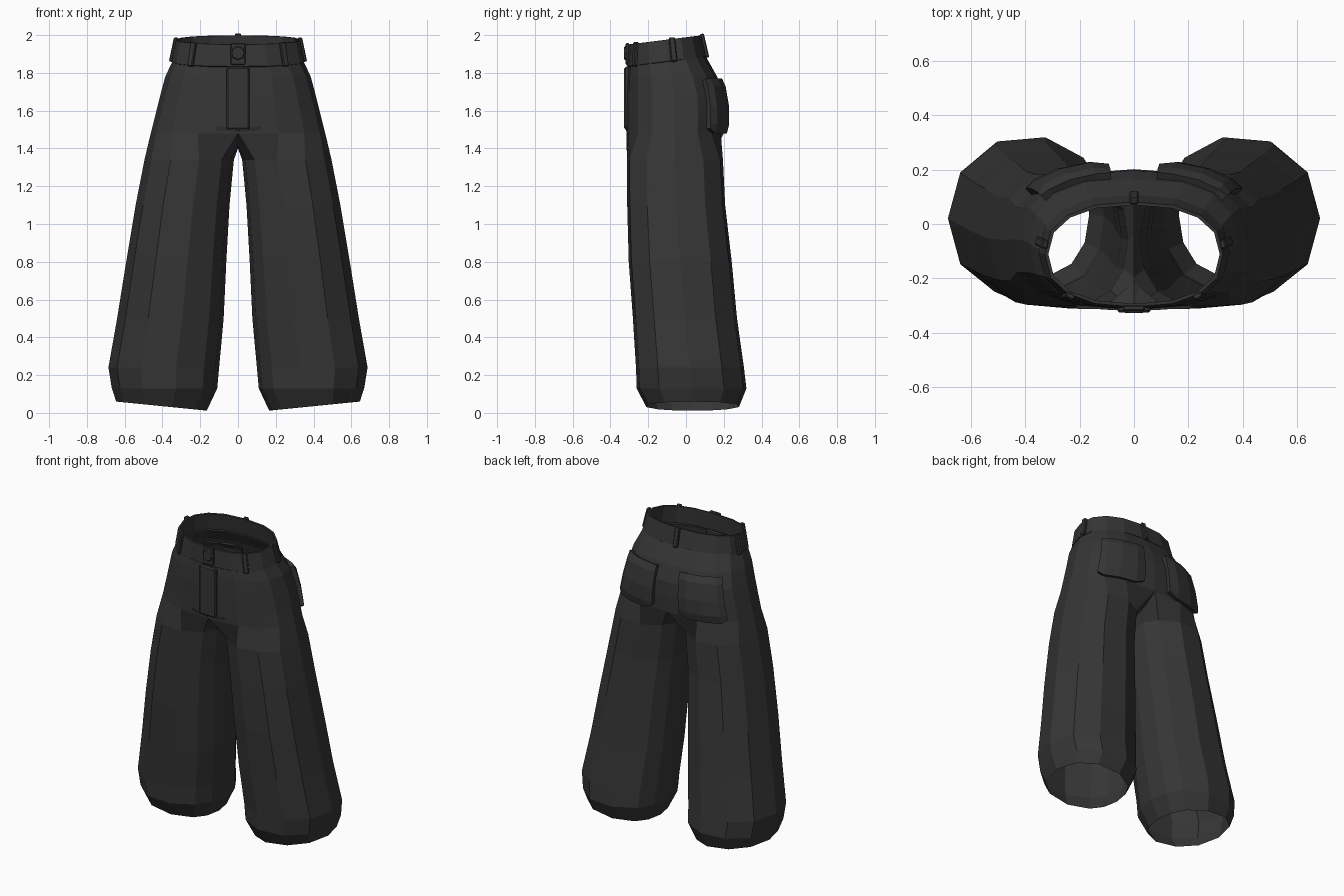
import bpy, bmesh, math
from mathutils import Matrix, Vector

cube = bpy.data.objects.get("Cube")
if cube:
    bpy.data.objects.remove(cube, do_unlink=True)

cloth = bpy.data.materials.new("charcoal cloth")
cloth.use_nodes = True
cloth.diffuse_color = (0.036, 0.036, 0.036, 1)
cloth.node_tree.nodes["Principled BSDF"].inputs["Base Color"].default_value = cloth.diffuse_color


def finish(name, bm):
    bmesh.ops.recalc_face_normals(bm, faces=bm.faces)
    mesh = bpy.data.meshes.new(name)
    bm.to_mesh(mesh)
    bm.free()
    mesh.materials.append(cloth)
    obj = bpy.data.objects.new(name, mesh)
    bpy.context.collection.objects.link(obj)
    return obj


def mirror(obj):
    mod = obj.modifiers.new("mirror", "MIRROR")
    mod.use_clip = True
    mod.merge_threshold = 0.002


def oval(deg, cx, rx, yf, yb, e):
    """Point on a slightly squared oval; -90 degrees is the front."""
    c, s = math.cos(math.radians(deg)), math.sin(math.radians(deg))
    c = 0 if abs(c) < 1e-6 else math.copysign(abs(c) ** e, c)
    s = math.copysign(abs(s) ** e, s)
    return cx + rx * c, (yf + yb) / 2 + (yb - yf) / 2 * s


def bridge(bm, a, b, closed):
    n = len(a)
    for i in range(n if closed else n - 1):
        j = (i + 1) % n
        bm.faces.new((a[i], a[j], b[j], b[i]))


# Hip rows: height, half width, front, back
HIPS = [(1.88, .338, -.302, .095), (1.78, .385, -.312, .165), (1.68, .412, -.316, .198),
        (1.58, .437, -.316, .202), (1.48, .462, -.316, .2)]
# Leg rows: height, inner side, outer side, front, back
LEGS = [(1.34, .022, .495, -.317, .2), (1.1, .045, .542, -.316, .212), (.8, .062, .592, -.308, .247),
        (.5, .076, .64, -.286, .275), (.24, .1, .686, -.27, .312), (.13, .11, .668, -.266, .325),
        (.036, .165, .645, -.215, .285)]
HALF = [-90 + 22.5 * i for i in range(9)]
LEG_ANGLES = [-135 + 33.75 * i for i in range(9)] + [157.5, 180, 202.5]


def hip_point(deg, z, out=0):
    """Point on the hip surface, pushed outward."""
    for a, b in zip(HIPS, HIPS[1:]):
        if z >= b[0]:
            break
    t = (a[0] - z) / (a[0] - b[0])
    rx, yf, yb = [a[k] + (b[k] - a[k]) * t for k in (1, 2, 3)]
    x, y = oval(deg, 0, rx + out, yf - out, yb + out, .8)
    return Vector((x, y, z))


# Trousers: half hips lofted into one open leg, then mirrored
bm = bmesh.new()
previous = None
for row, (z, rx, yf, yb) in enumerate(HIPS):
    ring = []
    for d in HALF:
        x, y = oval(d, 0, rx, yf, yb, .8)
        tilt = .12 * (y + .11) if row == 0 else 0
        ring.append(bm.verts.new((x, y, z + tilt)))
    if previous:
        bridge(bm, previous, ring, False)
    previous = ring
# crotch seam completes the ring at the top of the leg
previous += [bm.verts.new((0, y, z)) for y, z in ((.11, 1.42), (-.04, 1.4), (-.2, 1.41))]
for row, (z, xi, xo, yf, yb) in enumerate(LEGS):
    ring = []
    for d in LEG_ANGLES:
        x, y = oval(d, (xi + xo) / 2, (xo - xi) / 2, yf, yb, .92)
        hem = .1 * (x - .405) if row == len(LEGS) - 1 else 0
        ring.append(bm.verts.new((x, y, z + hem)))
    bridge(bm, previous, ring, True)
    previous = ring
mirror(finish("trousers", bm))

# Waistband: outer wall, top edge and inner wall, tilted up to the back
BAND = [(1.85, .336, -.3, .09), (1.86, .352, -.314, .108), (1.975, .328, -.306, .082),
        (1.975, .316, -.294, .07), (1.86, .335, -.298, .088)]


def band_point(deg, row):
    z, rx, yf, yb = BAND[row]
    x, y = oval(deg, 0, rx, yf, yb, .85)
    return Vector((x, y, z + .125 * (y + .11)))


bm = bmesh.new()
previous = None
for row in range(len(BAND)):
    ring = [bm.verts.new(band_point(22.5 * i, row)) for i in range(16)]
    if previous:
        bridge(bm, previous, ring, True)
    previous = ring
finish("waistband", bm)


def box(name, size, matrix, bevel):
    bm = bmesh.new()
    bmesh.ops.create_cube(bm, size=1)
    bmesh.ops.scale(bm, vec=size, verts=bm.verts)
    bmesh.ops.bevel(bm, geom=bm.edges[:], offset=bevel, segments=1, affect="EDGES")
    bm.transform(matrix)
    return finish(name, bm)


# Belt loops standing on the waistband
for deg in (-48, 8, 90, 172, 228):
    low, high = band_point(deg, 1), band_point(deg, 2)
    up = (high - low).normalized()
    side = (band_point(deg + 2, 1) - band_point(deg - 2, 1)).normalized()
    out = side.cross(up).normalized()
    side = up.cross(out)
    frame = Matrix((side, out, up)).transposed().to_4x4()
    frame.translation = (low + high) / 2 + out * .003
    box("belt_loop", (.032, .022, .13), frame, .005)

# Fly placket, waist tab and button
box("fly_placket", (.122, .03, .33), Matrix.Translation((0, -.312, 1.665)), .008)
box("waist_tab", (.08, .02, .115), Matrix.Translation((0, -.31, 1.9)), .005)
bm = bmesh.new()
bmesh.ops.create_cone(bm, cap_ends=True, segments=8, radius1=.042, radius2=.032, depth=.016)
bm.transform(Matrix.Translation((0, -.321, 1.905)) @ Matrix.Rotation(math.pi / 2, 4, "X"))
finish("button", bm)

# Crotch folds fanning out under the fly
bm = bmesh.new()
fold = [bm.verts.new(p) for p in ((0, -.32, 1.5), (.125, -.315, 1.52), (.085, -.285, 1.42), (.02, -.23, 1.41),
                                  (0, -.22, 1.42))]
bm.faces.new((fold[0], fold[1], fold[2]))
bm.faces.new((fold[0], fold[2], fold[3]))
bm.faces.new((fold[0], fold[3], fold[4]))
mirror(finish("crotch_fold", bm))

# Back pockets: padded patches wrapped around the hips
bm = bmesh.new()
previous = None
for r, z in enumerate((1.77, 1.73, 1.62, 1.53, 1.48)):
    ring = []
    for c, deg in enumerate((82, 75, 60, 45, 37)):
        edge = c in (0, 4)
        raised = .025 if edge and r == 4 else 0
        out = .024 if edge or r in (0, 4) else .036
        ring.append(bm.verts.new(hip_point(deg, z + raised, out)))
    if previous:
        bridge(bm, previous, ring, False)
    previous = ring
pocket = finish("back_pocket", bm)
solid = pocket.modifiers.new("padding", "SOLIDIFY")
solid.thickness = .035
solid.offset = -1 if pocket.data.polygons[5].normal.y > 0 else 1
mirror(pocket)
